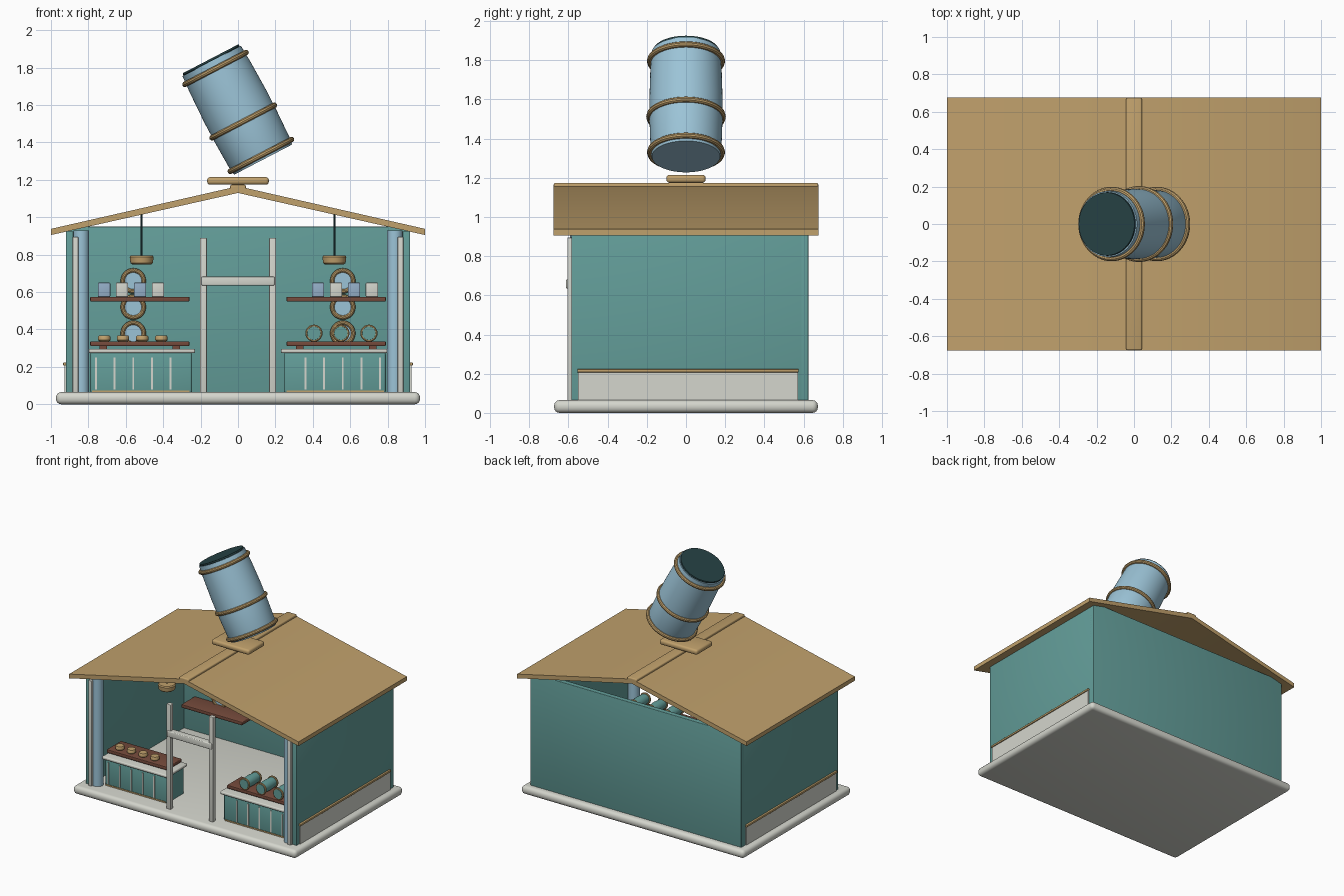
import bpy, bmesh, math
from mathutils import Matrix, Vector

if "Cube" in bpy.data.objects:
    bpy.data.objects.remove(bpy.data.objects["Cube"])


def mat(name, r, g, b):
    m = bpy.data.materials.new(name)
    m.diffuse_color = (r, g, b, 1)
    m.use_nodes = True
    m.node_tree.nodes["Principled BSDF"].inputs["Base Color"].default_value = m.diffuse_color
    return m


WHITE = mat("warm white", .66, .67, .61)
TEAL = mat("teal", .125, .34, .32)
GOLD = mat("tan wood", .53, .355, .15)
BLUE = mat("light blue", .33, .55, .68)
SOFT = mat("soft blue", .30, .43, .58)
BROWN = mat("brown wood", .18, .07, .045)
DARK = mat("dark teal", .02, .055, .06)


def finish(name, bm, m, smooth=True):
    bmesh.ops.recalc_face_normals(bm, faces=bm.faces[:])
    me = bpy.data.meshes.new(name)
    bm.to_mesh(me)
    bm.free()
    me.materials.append(m)
    ob = bpy.data.objects.new(name, me)
    bpy.context.collection.objects.link(ob)
    if smooth:
        bpy.ops.object.select_all(action='DESELECT')
        ob.select_set(True)
        bpy.context.view_layer.objects.active = ob
        bpy.ops.object.shade_smooth_by_angle(angle=math.radians(35))
    return ob


def box(name, x, y, z, m, bevel=0.0, segs=3):
    """Box from (min, max) pairs, with rounded edges."""
    bm = bmesh.new()
    bmesh.ops.create_cube(bm, size=1)
    for v in bm.verts:
        v.co = Vector([(a + b) / 2 + c * (b - a) for (a, b), c in zip((x, y, z), v.co)])
    if bevel:
        bmesh.ops.bevel(bm, geom=bm.edges[:], offset=bevel, segments=segs,
                        profile=.5, affect='EDGES')
    return finish(name, bm, m, bevel > 0)


def lathe(name, profile, m, loc=(0, 0, 0), rot=None, closed=False, n=40):
    """Revolve (radius, height) points around local z."""
    bm = bmesh.new()
    rings = []
    for r, h in profile:
        rings.append([bm.verts.new((r * math.cos(2 * math.pi * i / n),
                                    r * math.sin(2 * math.pi * i / n), h)) for i in range(n)])
    pairs = list(zip(rings, rings[1:]))
    if closed:
        pairs.append((rings[-1], rings[0]))
    for a, b in pairs:
        for i in range(n):
            j = (i + 1) % n
            bm.faces.new((a[i], a[j], b[j], b[i]))
    if not closed:
        bm.faces.new(rings[0])
        bm.faces.new(rings[-1])
    bm.transform(Matrix.Translation(loc) @ (rot or Matrix()))
    return finish(name, bm, m)


def ring(name, R, r, h, m, loc, rot=None, n=40):
    pts = [(R + r * math.cos(t * math.pi / 5), h + r * math.sin(t * math.pi / 5)) for t in range(10)]
    return lathe(name, pts, m, loc, rot, True, n)


# floor slab and walls
box("floor_slab", (-.973, .973), (-.673, .673), (0, .065), WHITE, .028, 4)
box("back_wall", (-.92, .92), (.585, .625), (.06, .95), TEAL, .004)
for s, side in ((-1, "left"), (1, "right")):
    def mx(a, b):
        return tuple(sorted((s * a, s * b)))
    box(side + "_wall", mx(.88, .92), (-.585, .62), (.06, .925), TEAL, .004)
    box(side + "_plinth", mx(.91, .928), (-.55, .572), (.065, .21), WHITE)
    box(side + "_plinth_trim", mx(.91, .935), (-.555, .575), (.207, .224), GOLD, .004)
    # front corner post and pillar
    box(side + "_corner_post", mx(.854, .884), (-.605, -.575), (.06, .895), WHITE, .004)
    lathe(side + "_pillar", [(.042, .06), (.042, .93)], BLUE, (s * .838, -.55, 0))
    # door post
    box(side + "_door_post", mx(.167, .203), (-.603, -.567), (.06, .89), WHITE, .005)

    # counter with slatted front
    box(side + "_counter_body", mx(.245, .79), (-.53, -.32), (.06, .278), TEAL, .012)
    box(side + "_counter_top", mx(.23, .80), (-.555, -.30), (.274, .297), WHITE, .008)
    box(side + "_counter_kick", mx(.26, .78), (-.534, -.52), (.065, .075), GOLD)
    for i in range(5):
        x = .36 + i * .1
        box(side + "_counter_slat", mx(x - .005, x + .005), (-.535, -.525), (.08, .25), WHITE)
    box(side + "_display_board", mx(.26, .79), (-.51, -.33), (.311, .337), BROWN, .005)
    for x in (.33, .72):
        box(side + "_board_support", mx(x - .02, x + .02), (-.46, -.38), (.29, .315), BROWN)

    # wall shelves with boxes
    for z in (.324, .562):
        box(side + "_wall_shelf", mx(.26, .79), (.42, .588), (z - .013, z + .013), BROWN, .005)
    for i in range(4):
        x = -.716 + i * .096 if s < 0 else .428 + i * .096
        box(side + "_shelf_box", (x - .033, x + .033), (.46, .526), (.574, .65),
            WHITE if i % 2 else SOFT, .004)

    # round plates on the back wall
    face = Matrix.Rotation(math.pi / 2, 4, 'X')
    for z in (.66, .52, .38):
        lathe(side + "_wall_plate", [(.055, -.005), (.055, .012)], BLUE, (s * .56, .58, z), face, n=28)
        ring(side + "_plate_rim", .056, .012, .01, GOLD, (s * .56, .58, z), face, 28)

    # hanging lamp
    lathe(side + "_lamp_cord", [(.005, .78), (.005, 1.02)], DARK, (s * .515, -.15, 0), n=8)
    lathe(side + "_lamp_shade", [(.05, .747), (.06, .755), (.064, .788), (.058, .796)],
          GOLD, (s * .515, -.15, 0), n=28)

box("door_lintel", (-.195, .195), (-.612, -.56), (.635, .682), WHITE, .006)

# little pots on the left counter
for x in (-.715, -.615, -.512, -.41):
    lathe("pot", [(.024, .335), (.033, .343), (.033, .36), (.029, .367)], GOLD, (x, -.45, 0), n=20)

# small casks lying on the right counter
for x in (.406, .55, .70):
    lie = Matrix.Rotation(math.pi / 2, 4, 'X')
    lathe("small_cask", [(.036, -.085), (.042, 0), (.036, .085)], TEAL, (x, -.42, .38), lie, n=24)
    for h in (-.07, .075):
        ring("small_cask_hoop", .039, .007, h, GOLD, (x, -.42, .38), lie, 24)

# gable roof: extruded chevron profile
prof = [(-1, .905), (0, 1.13), (1, .905), (1, .938), (0, 1.166), (-1, .938)]
bm = bmesh.new()
f, b = [[bm.verts.new((x, y, z)) for x, z in prof] for y in (-.675, .675)]
for i in range(6):
    j = (i + 1) % 6
    bm.faces.new((f[i], f[j], b[j], b[i]))
for q in (f, b):
    bm.faces.new((q[0], q[1], q[4], q[5]))
    bm.faces.new((q[1], q[2], q[3], q[4]))
sharp = [e for e in bm.edges if len(e.link_faces) == 2 and e.calc_face_angle(0) > 1.0]
bmesh.ops.bevel(bm, geom=sharp, offset=.006, segments=2, profile=.5, affect='EDGES')
finish("roof", bm, GOLD)
box("ridge_cap", (-.042, .042), (-.675, .675), (1.14, 1.174), GOLD, .008)
box("barrel_stand", (-.165, .165), (-.1, .1), (1.174, 1.215), GOLD, .016)

# big tilted barrel on the roof
tilt = Matrix.Rotation(math.radians(-27.5), 4, 'Y')
base = (.134, 0, 1.308)
lathe("big_barrel", [(.174, 0), (.18, .02), (.186, .2), (.187, .32), (.182, .5), (.176, .595)],
      BLUE, base, tilt, n=64)
lathe("barrel_lid", [(.166, .59), (.17, .598), (.168, .608)], DARK, base, tilt, n=64)
for h, R in ((.025, .184), (.23, .188), (.55, .184)):
    ring("barrel_hoop", R, .015, h, GOLD, base, tilt, 64)
